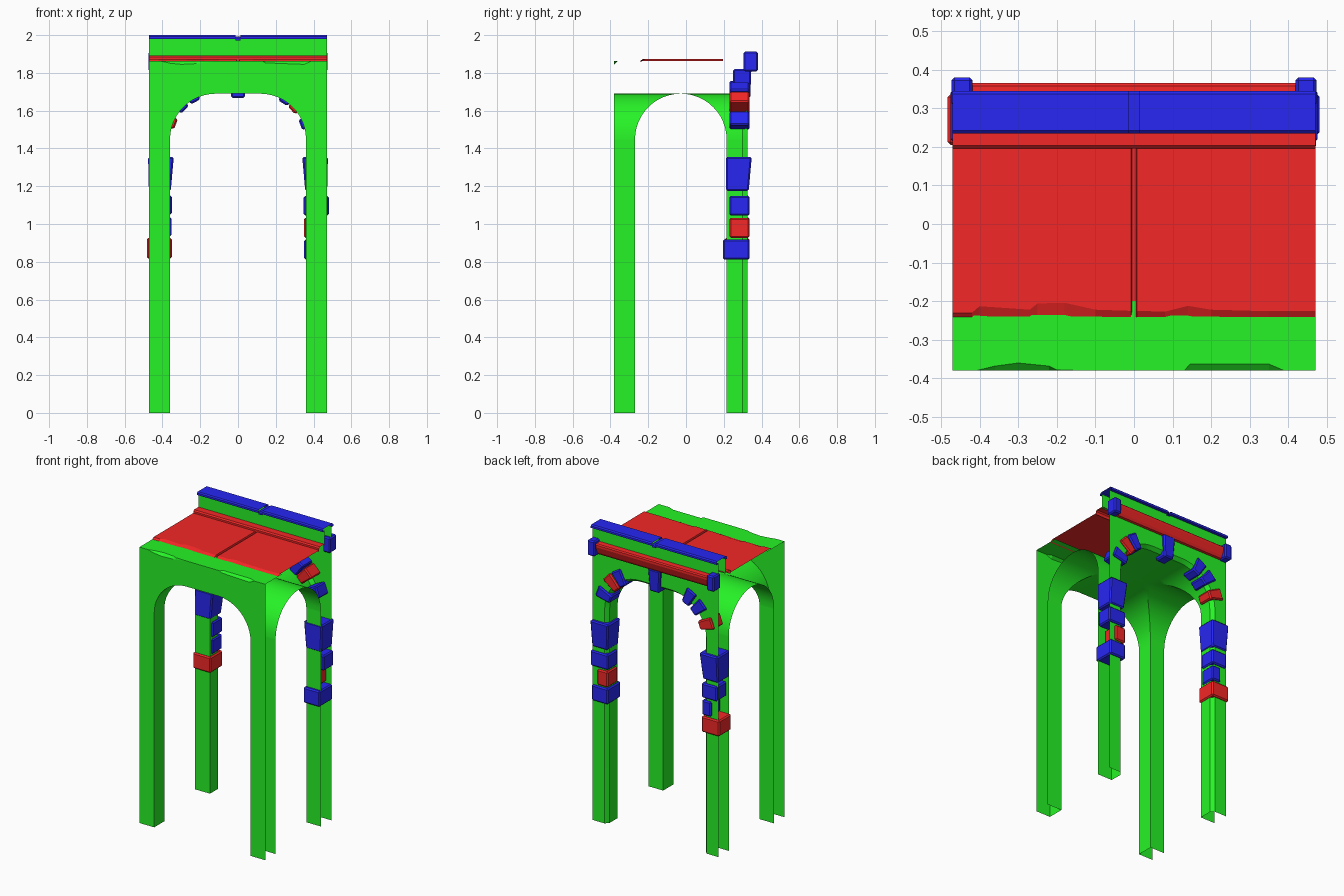
import bpy, bmesh, math
from mathutils import Matrix, Vector

if "Cube" in bpy.data.objects:
    bpy.data.objects.remove(bpy.data.objects["Cube"])

W, X, R, SP = 0.47, 0.36, 0.2425, 1.4475      # half width, half opening, arch radius, spring height
YF, YA, YB, YC, YR = -0.38, -0.27, 0.215, 0.30, 0.325
N = 12


def material(name, col):
    m = bpy.data.materials.new(name)
    m.diffuse_color = (*col, 1)
    m.use_nodes = True
    m.node_tree.nodes["Principled BSDF"].inputs["Base Color"].default_value = m.diffuse_color
    return m


GREEN = material("green", (0.02, 0.9, 0.02))
RED = material("red", (0.9, 0.02, 0.02))
BLUE = material("blue", (0.02, 0.02, 0.9))


def finish(name, bm, mat, smooth=False):
    me = bpy.data.meshes.new(name)
    bm.to_mesh(me)
    bm.free()
    ob = bpy.data.objects.new(name, me)
    bpy.context.collection.objects.link(ob)
    me.materials.append(mat)
    if smooth:
        bpy.ops.object.select_all(action='DESELECT')
        ob.select_set(True)
        bpy.context.view_layer.objects.active = ob
        bpy.ops.object.shade_smooth_by_angle(angle=math.radians(20))
    return ob


def sheet(name, rows, mat, flip=False, smooth=False):
    """Quads between successive rows of points."""
    bm = bmesh.new()
    vs = [[bm.verts.new(p) for p in r] for r in rows]
    for a, b in zip(vs, vs[1:]):
        for i in range(len(a) - 1):
            q = [a[i], a[i + 1], b[i + 1], b[i]]
            bm.faces.new(q[::-1] if flip else q)
    return finish(name, bm, mat, smooth)


def ribbon(name, prof, mat, x0=-W, x1=W):
    """(y, z) profile stretched along x, open at the ends."""
    return sheet(name, [[(x0, y, z), (x1, y, z)] for y, z in prof], mat)


def ngon(name, pts, mat):
    bm = bmesh.new()
    bm.faces.new([bm.verts.new(p) for p in pts])
    return finish(name, bm, mat)


def block(name, mat, x, y, z, top=(0, 0, 0, 0), mtx=Matrix(), bevel=0.008):
    """Bevelled stone; top shifts the upper x0, x1, y0, y1 edges."""
    bm = bmesh.new()
    bmesh.ops.create_cube(bm, size=1)
    for v in bm.verts:
        i, j, k = (int(c > 0) for c in v.co)
        v.co = mtx @ Vector((x[i] + k * top[i], y[j] + k * top[2 + j], z[k]))
    bmesh.ops.bevel(bm, geom=bm.edges[:], offset=bevel, segments=1, affect='EDGES')
    bmesh.ops.recalc_face_normals(bm, faces=bm.faces[:])
    return finish(name, bm, mat)


def arch(o=0.0):
    """(x, z) opening outline, foot to foot, enlarged by o."""
    arc = [((R + o) * math.cos(t), (R + o) * math.sin(t))
           for t in (math.pi / 2 * i / N for i in range(N + 1))]
    right = [(X - R + c, SP + s) for c, s in arc]
    left = [(-x, z) for x, z in right]
    return [(-X - o, 0)] + left + right[::-1] + [(X + o, 0)]


# groin vault: the higher of two crossing barrels, corners left open for the legs
steps = [(R * math.cos(math.pi / 2 * i / N), SP + R * math.sin(math.pi / 2 * i / N)) for i in range(N + 1)]
xs = [(-W, SP)] + [(-(X - R) - c, h) for c, h in steps] + [(X - R + c, h) for c, h in steps[::-1]] + [(W, SP)]
ym = (YA + YB) / 2
ys = [(YF, SP)] + [(ym - c, h) for c, h in steps] + [(ym + c, h) for c, h in steps[-2::-1]] + [(YC, SP)]
bm = bmesh.new()
g = [[bm.verts.new((x, y, max(hx, hy))) for x, hx in xs] for y, hy in ys]
for j in range(len(ys) - 1):
    for i in range(len(xs) - 1):
        if i in (0, len(xs) - 2) and j in (0, len(ys) - 2):
            continue
        a, b, c, d = g[j][i], g[j + 1][i], g[j + 1][i + 1], g[j][i + 1]
        zs = [round(v.co.z, 5) for v in (a, b, c, d)]
        if zs.count(max(zs)) == 3:            # groin cell: split from its low corner
            k = zs.index(min(zs))
            q = ([a, b, c, d] * 2)[k:k + 4]
            bm.faces.new(q[:3])
            bm.faces.new([q[0], q[2], q[3]])
        else:
            bm.faces.new([a, b, c, d])
bmesh.ops.delete(bm, geom=[v for v in bm.verts if not v.link_faces], context='VERTS')
finish("groin_vault", bm, GREEN, True)

# inner faces of the four legs
for tag, L in (("front", [(W, YA), (X, YA), (X, YF)]), ("back", [(X, YC), (X, YB), (W, YB)])):
    for side, pts in (("right", L), ("left", [(-x, y) for x, y in L[::-1]])):
        sheet(f"{tag}_{side}_leg", [[(x, y, z) for x, y in pts] for z in (0, SP)], GREEN)

# front wall with chipped top edge: (x, drop, inset)
TOP = 1.863
chips = [(-W, 0, 0), (-0.41, 0, 0), (-0.36, .012, .012), (-0.30, .018, .02), (-0.22, .014, .012), (-0.2, .012, .002),
         (-0.1, 0, 0), (0.13, 0, 0), (0.145, .01, .017), (0.35, .018, .017), (0.39, 0, 0), (W, 0, 0)]
low = [(x, YF, TOP - d) for x, d, i in chips]
edge = [(x, YF + i, TOP) for x, d, i in chips]
ngon("front_wall", [(-W, YF, 0)] + [(x, YF, z) for x, z in arch()] + [(W, YF, 0)] + low[::-1], GREEN)
sheet("front_ledge", [low, edge, [(x, -0.2, TOP) for x, _, _ in edge]], GREEN)

# back wall, with a worn chamfer round its arch
back = [(-W, YR, 0)] + [(x, YR, z) for x, z in arch(.02)] + [(W, YR, 0), (W, YR, 1.985), (-W, YR, 1.985)]
ngon("back_wall", back[::-1], GREEN)
sheet("back_arch_chamfer", [[(x, YC, z) for x, z in arch()], [(x, YR, z) for x, z in arch(.02)]],
      GREEN, flip=True, smooth=True)

# red deck with an uneven front lip and a centre groove: (x, lip y, z)
H = 1.873
deck = [(-W, -.23, H), (-.42, -.23, H), (-.4, -.213, H), (-.27, -.222, H), (-.25, -.206, H), (-.18, -.204, H),
        (-.1, -.222, H), (-.008, -.225, H), (-.005, -.225, TOP), (.005, -.225, TOP), (.008, -.225, H),
        (.08, -.227, H), (.14, -.212, H), (.2, -.222, H), (.35, -.226, H), (W, -.225, H)]
sheet("deck", [[(x, -.245, TOP - .003) for x, y, z in deck], deck, [(x, .195, z) for x, y, z in deck]], RED)

# parapet: base step, wall face, capping in two lengths, rear moulding
ribbon("parapet_base", [(.195, TOP), (.195, 1.885), (.203, 1.893), (.255, 1.893)], RED)
ribbon("parapet_front", [(.25, 1.885), (.25, 1.985)], GREEN)
cap = [(.25, 1.98), (.235, 1.98), (.235, 1.993), (.242, 2.0), (.337, 2.0), (.345, 1.993), (.345, 1.98), (.325, 1.98)]
ribbon("cap_left", cap, BLUE, -W, -.013)
ribbon("cap_right", cap, BLUE, .013, W)
ribbon("cap_joint", [(y, z - .008) for y, z in cap], BLUE, -.013, .013)
ribbon("rear_moulding", [(.325, 1.895), (.358, 1.892), (.365, 1.885), (.365, 1.87), (.35, 1.83), (.34, 1.815),
                         (.325, 1.812)], RED)
for s, side in ((-1, "left"), (1, "right")):
    block(f"moulding_end_{side}", BLUE, sorted((s * .418, s * .473)), (.305, .38), (1.808, 1.912))

# leg stones: colour, x inner, x outer, y front, z range
stones = {
    -1: [(RED, .35, .483, .205, .818, .925), (BLUE, .352, .42, .23, .935, 1.035), (BLUE, .35, .465, .23, 1.05, 1.15)],
    1: [(BLUE, .35, .472, .195, .812, .918), (RED, .35, .43, .23, .927, 1.033), (BLUE, .348, .481, .23, 1.045, 1.148)]}
for s, side in ((-1, "left"), (1, "right")):
    for n, (m, xi, xo, y0, z0, z1) in enumerate(stones[s]):
        block(f"leg_stone_{side}_{n}", m, sorted((s * xi, s * xo)), (y0, .337), (z0, z1))
    t = (-.016, .004) if s > 0 else (-.004, .016)
    block(f"impost_{side}", BLUE, sorted((s * .356, s * .472)), (.212, .332), (1.175, 1.355), top=(*t, 0, .016))

# arch stones: side, colour, angle above spring
for n, (s, m, ang) in enumerate([(-1, RED, 21), (-1, BLUE, 44), (-1, BLUE, 62),
                                 (1, BLUE, 20), (1, RED, 43), (1, BLUE, 58)]):
    mtx = Matrix.Translation((s * (X - R), 0, SP)) @ Matrix.Rotation(s * math.radians(90 - ang), 4, 'Y')
    block(f"arch_stone_{n}", m, (-.028, .028), (.23, .337), (.226, .335), top=(-.012, .012, 0, 0), mtx=mtx)
block("keystone", BLUE, (-.036, .036), (.25, .34), (1.668, 1.82), top=(-.01, .01, 0, .006))
